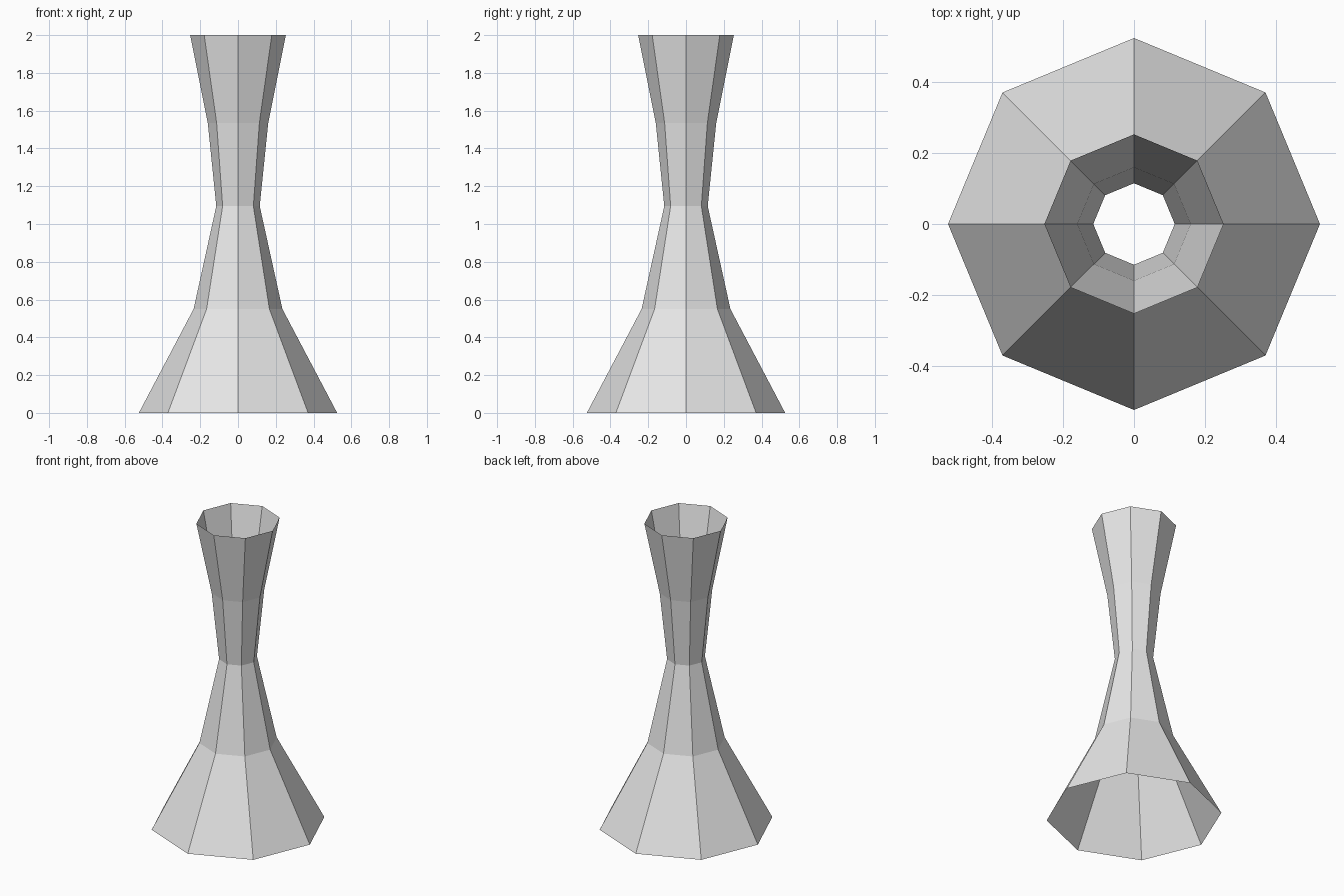
import bpy
import bmesh
from math import cos, sin, tau

cube = bpy.data.objects.get("Cube")
if cube:
    bpy.data.objects.remove(cube, do_unlink=True)

SIDES = 8
# Radius and height of each ring, from the foot to the rim
PROFILE = [(0.525, 0), (0.235, 0.55), (0.115, 1.095), (0.16, 1.535), (0.253, 2)]

# Plain light grey
grey = bpy.data.materials.new("light_grey")
colour = (0.8, 0.8, 0.8, 1)
grey.diffuse_color = colour
grey.use_nodes = True
grey.node_tree.nodes["Principled BSDF"].inputs["Base Color"].default_value = colour

# Open eight-sided flared column, hollow and without caps
bm = bmesh.new()
rings = [[bm.verts.new((r * cos(tau * i / SIDES), r * sin(tau * i / SIDES), z))
          for i in range(SIDES)] for r, z in PROFILE]
for low, high in zip(rings, rings[1:]):
    for i in range(SIDES):
        j = (i + 1) % SIDES
        bm.faces.new((low[i], low[j], high[j], high[i]))

mesh = bpy.data.meshes.new("flared_column")
bm.to_mesh(mesh)
bm.free()
mesh.materials.append(grey)
column = bpy.data.objects.new("flared_column", mesh)
bpy.context.collection.objects.link(column)
